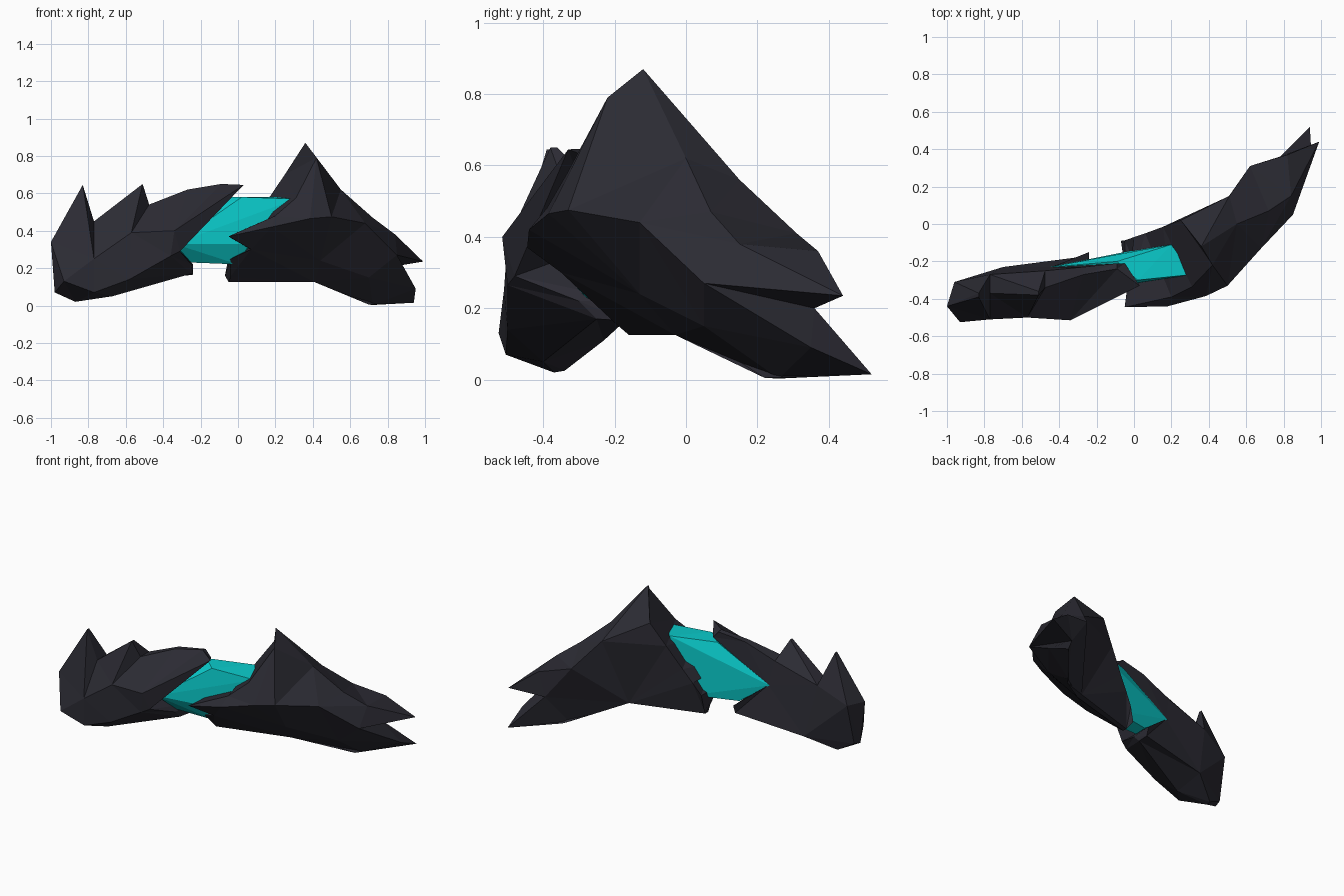
import bpy, bmesh
from mathutils import Vector
from mathutils.geometry import delaunay_2d_cdt

if "Cube" in bpy.data.objects:
    bpy.data.objects.remove(bpy.data.objects["Cube"])


def material(name, rgb):
    m = bpy.data.materials.new(name)
    m.diffuse_color = (*rgb, 1)
    m.use_nodes = True
    m.node_tree.nodes["Principled BSDF"].inputs["Base Color"].default_value = m.diffuse_color
    return m


DARK = material("charcoal shell", (0.025, 0.0245, 0.034))
TEAL = material("teal core", (0.003, 0.60, 0.60))


def finish(bm, name, mat):
    bmesh.ops.remove_doubles(bm, verts=bm.verts, dist=0.001)
    bmesh.ops.recalc_face_normals(bm, faces=bm.faces)
    me = bpy.data.meshes.new(name)
    bm.to_mesh(me)
    bm.free()
    me.materials.append(mat)
    ob = bpy.data.objects.new(name, me)
    bpy.context.collection.objects.link(ob)
    return ob


def cap(bm, rim, ridges):
    """Fill a rim seen along y, faceted through its inner ridge lines."""
    pts = list(rim)
    n = len(rim)
    edges = [(i, (i + 1) % n) for i in range(n)]
    for ridge in ridges:
        ids = []
        for p in ridge:  # a whole number means a rim point
            if isinstance(p, int):
                ids.append(p)
            else:
                if p not in pts:
                    pts.append(p)
                ids.append(pts.index(p))
        edges += list(zip(ids, ids[1:]))
    flat = [Vector((p[0], p[2])) for p in pts]
    _, _, faces, origin, _, _ = delaunay_2d_cdt(flat, edges, [], 1, 1e-5)
    verts = [bm.verts.new(p) for p in pts]
    for f in faces:
        ids = [origin[i][0] for i in f if origin[i]]
        if len(set(ids)) == 3:
            bm.faces.new([verts[i] for i in ids])
    return verts[:n]


def shell(name, pairs, front_ridges, back_ridges):
    """Faceted plate: front rim and back rim joined by side walls."""
    bm = bmesh.new()
    f = cap(bm, [p[:3] for p in pairs], front_ridges)
    b = cap(bm, [p[3:] for p in pairs], back_ridges)
    n = len(pairs)
    for i in range(n):
        j = (i + 1) % n
        bm.faces.new((f[i], f[j], b[j]))
        bm.faces.new((f[i], b[j], b[i]))
    finish(bm, name, DARK)


# Spiked plate on the left: front rim point, matching back rim point
corner, dip, bend, elbow = (-.93, -.525, .13), (-.77, -.51, .25), (-.57, -.50, .39), (-.34, -.515, .40)
shell("spiked_plate", [
    (-1.00, -.44, .34, -.96, -.31, .35),
    (-.83, -.39, .645, -.83, -.37, .645),
    (-.77, -.37, .45, -.77, -.27, .45),
    (-.51, -.38, .65, -.51, -.36, .65),
    (-.475, -.34, .54, -.475, -.25, .54),
    (-.27, -.27, .62, -.27, -.23, .62),
    (-.09, -.24, .65, -.09, -.21, .645),
    (.03, -.33, .645, -.05, -.21, .60),
    (-.31, -.48, .29, -.44, -.23, .38),
    (-.25, -.30, .22, -.24, -.15, .22),
    (-.25, -.25, .17, -.24, -.17, .165),
    (-.67, -.40, .05, -.70, -.23, .11),
    (-.87, -.37, .02, -.87, -.34, .025),
    (-.98, -.42, .07, -.97, -.37, .08),
], [[corner, dip, bend, elbow, 7], [1, dip, 2], [3, bend, 4], [0, corner, 13],
    [corner, (-.77, -.505, .07), (-.58, -.50, .14), (-.36, -.50, .265)]], [])

# Peaked wing on the right with a forked tip
crest = (.385, -.385, .465)
brow = (.50, -.33, .475)
shell("forked_wing", [
    (.42, -.22, .79, .36, -.12, .87),
    (.31, -.335, .575, .25, .02, .70),
    (.20, -.39, .48, .155, -.015, .56),
    (-.05, -.445, .37, .06, -.05, .42),
    (.07, -.35, .30, .00, -.07, .335),
    (-.04, -.29, .25, -.05, -.088, .26),
    (-.04, -.195, .155, -.07, -.09, .16),
    (-.05, -.16, .125, -.05, -.13, .125),
    (.41, -.03, .125, .41, .01, .125),
    (.72, .26, .003, .70, .22, .005),
    (.95, .35, .09, .94, .52, .015),
    (.85, .05, .27, .78, .36, .20),
    (.99, .44, .235, .99, .44, .235),
    (.84, .15, .38, .82, .37, .36),
    (.72, .07, .47, .62, .31, .41),
    (.55, .00, .62, .51, .15, .56),
], [[3, (.18, -.44, .42), crest, brow, (.68, -.13, .44), 11],
    [0, crest], [0, brow], [brow, 15],
    [(.44, -.13, .24), (.70, .05, .15)]], [])

# Teal core block bridging the two shells
bm = bmesh.new()
for p in [(.02, -.30, .58), (.31, -.27, .57), (.20, -.11, .58), (-.09, -.20, .58),
          (-.34, -.37, .33), (.06, -.31, .33), (-.45, -.23, .38),
          (-.25, -.20, .235), (.05, -.13, .22), (-.25, -.28, .23), (0, -.26, .22)]:
    bm.verts.new(p)
bmesh.ops.convex_hull(bm, input=bm.verts)
finish(bm, "core_block", TEAL)
